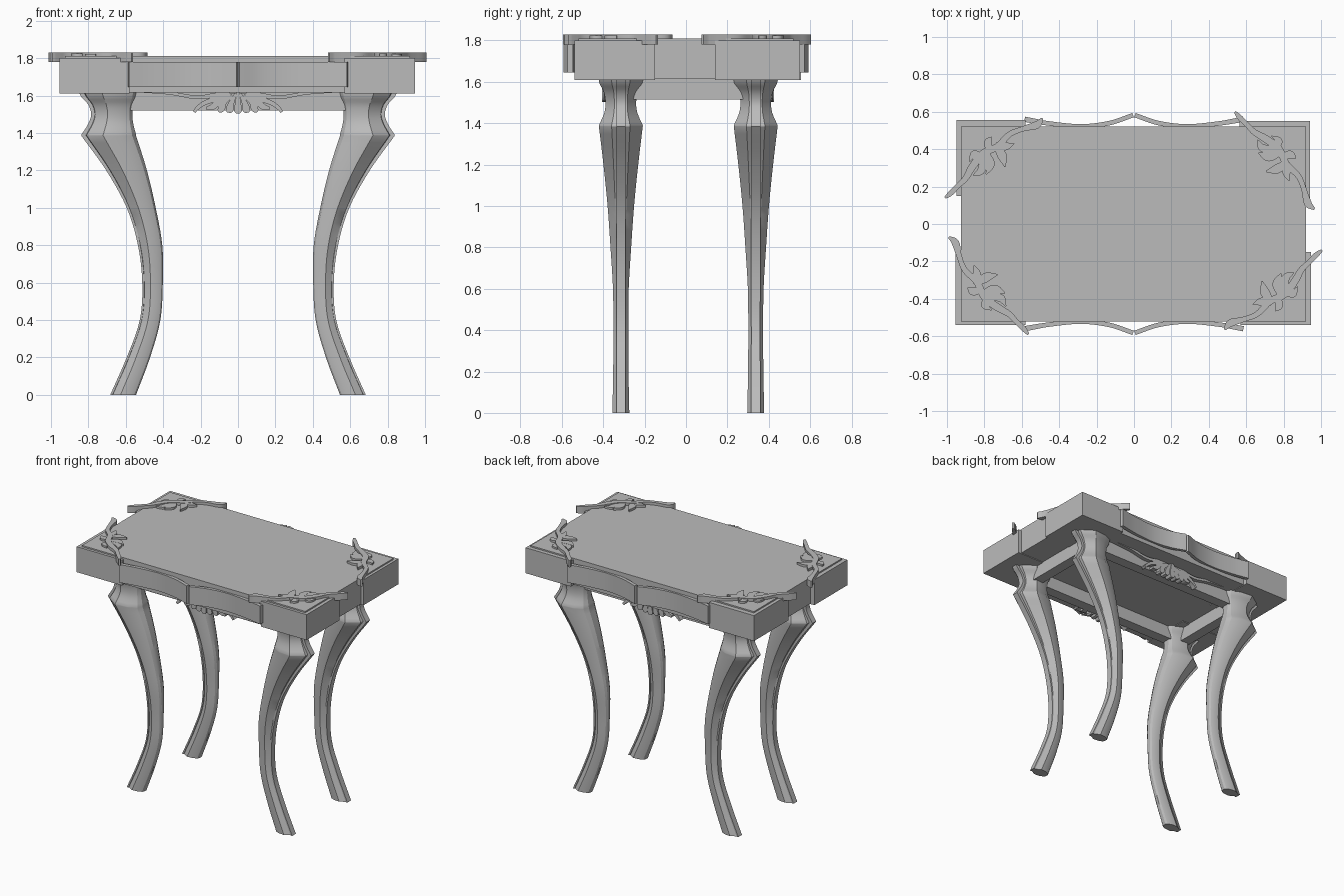
import bpy, bmesh, math
from mathutils import Matrix, Vector

grey = bpy.data.materials.new("plain grey")
grey.diffuse_color = (0.5, 0.5, 0.5, 1)


def finish(name, bm, smooth=None):
    bmesh.ops.recalc_face_normals(bm, faces=bm.faces)
    me = bpy.data.meshes.new(name)
    bm.to_mesh(me)
    bm.free()
    me.materials.append(grey)
    ob = bpy.data.objects.new(name, me)
    bpy.context.collection.objects.link(ob)
    if smooth:
        bpy.ops.object.select_all(action='DESELECT')
        bpy.context.view_layer.objects.active = ob
        ob.select_set(True)
        bpy.ops.object.shade_smooth_by_angle(angle=math.radians(smooth))
    return ob


def box(name, x0, x1, y0, y1, z0, z1):
    bm = bmesh.new()
    m = Matrix.Translation(((x0 + x1) / 2, (y0 + y1) / 2, (z0 + z1) / 2))
    bmesh.ops.create_cube(bm, size=1, matrix=m @ Matrix.Diagonal((x1 - x0, y1 - y0, z1 - z0, 1)))
    return finish(name, bm)


def spline(pts, n=5):
    """Catmull-Rom curve through tuples of any length."""
    p = [Vector(q) for q in pts]
    p = [2 * p[0] - p[1]] + p + [2 * p[-1] - p[-2]]
    out = []
    for i in range(1, len(p) - 2):
        a, b, c, d = p[i - 1:i + 3]
        for k in range(n):
            t = k / n
            out.append(0.5 * (2 * b + (c - a) * t + (2 * a - 5 * b + 4 * c - d) * t * t
                              + (3 * b - a - 3 * c + d) * t ** 3))
    return out + [p[-2]]


def strip(bm, pts, z0, z1, mat=Matrix(), n=5):
    """Flat plate following (x, y, half width) points, from z0 to z1."""
    c = spline(pts, n)
    rings = []
    for i, q in enumerate(c):
        t = (c[min(i + 1, len(c) - 1)] - c[max(i - 1, 0)]).xy.normalized()
        s = Vector((-t.y, t.x)) * max(q.z, 0.002)
        l, r = q.xy + s, q.xy - s
        rings.append([bm.verts.new(mat @ Vector(v)) for v in
                      ((*l, z0), (*r, z0), (*r, z1), (*l, z1))])
    for a, b in zip(rings, rings[1:]):
        for k in range(4):
            bm.faces.new((a[k], a[(k + 1) % 4], b[(k + 1) % 4], b[k]))
    bm.faces.new(rings[0])
    bm.faces.new(rings[-1])


# Table top slab and the four corner blocks
box("table_top", -0.925, 0.92, -0.52, 0.52, 1.615, 1.81)
for name, x0, x1, y0, y1 in (("front_left", -0.955, -0.58, -0.54, -0.15),
                             ("front_right", 0.57, 0.945, -0.54, -0.15),
                             ("back_left", -0.95, -0.58, 0.15, 0.555),
                             ("back_right", 0.565, 0.94, 0.14, 0.55)):
    box(name + "_corner_block", x0, x1, y0, y1, 1.61, 1.80)

# Apron beams between the legs
for s, side in ((-1, "front"), (1, "back")):
    y = 0.01 + s * 0.325
    box(side + "_apron", -0.66, 0.66, y - 0.04, y + 0.04, 1.52, 1.62)
for s, side in ((-1, "left"), (1, "right")):
    box(side + "_apron", s * 0.68 - 0.04, s * 0.68 + 0.04, -0.315, 0.335, 1.515, 1.62)

# Wavy fascia bands, two halves on each long side
wave = [(-0.585, -0.56, 0.014), (-0.45, -0.537, 0.012), (-0.28, -0.522, 0.012),
        (-0.13, -0.54, 0.012), (-0.005, -0.582, 0.012)]
for sy, side in ((-1, "front"), (1, "back")):
    bm = bmesh.new()
    for sx in (1, -1):
        strip(bm, wave, 1.645, 1.78, Matrix.Diagonal((sx, -sy, 1, 1)), 6)
    finish(side + "_fascia", bm, 30)

# Legs: rings of (z, outer x, inner x, half depth); neck then cabriole sweep
neck = [(1.615, 0.85, 0.54, 0.108), (1.59, 0.835, 0.545, 0.102), (1.55, 0.80, 0.56, 0.082),
        (1.50, 0.785, 0.565, 0.074), (1.45, 0.80, 0.56, 0.08), (1.39, 0.838, 0.545, 0.106)]
sweep = [(1.385, 0.838, 0.545, 0.106), (1.2, 0.705, 0.487, 0.084), (1.0, 0.595, 0.44, 0.064),
         (0.8, 0.535, 0.405, 0.05), (0.6, 0.512, 0.402, 0.038), (0.4, 0.525, 0.415, 0.036),
         (0.2, 0.595, 0.47, 0.037), (0.0, 0.683, 0.545, 0.041)]
rings = spline(neck, 3) + spline(sweep, 5)
# half section: (fraction from outer to inner face, fraction of half depth)
half = [(0, 0.25), (0.09, 0.27), (0.1, 0.42), (0.4, 1), (0.72, 0.92), (0.93, 0.62), (1, 0.3)]
section = half + [(t, -w) for t, w in reversed(half)]
for sx, sn in ((-1, "left"), (1, "right")):
    for y, yn in ((-0.315, "front"), (0.337, "back")):
        bm = bmesh.new()
        loops = []
        for z, xo, xi, w in rings:
            # keep the raised strip on the outer side about 0.05 wide
            k = min(0.6, 0.022 / w)
            loops.append([bm.verts.new((sx * (xo + (xi - xo) * t),
                                        y + w * (math.copysign(k, f) if t < 0.095 else f), z))
                          for t, f in section])
        n = len(section)
        for a, b in zip(loops, loops[1:]):
            for i in range(n):
                bm.faces.new((a[i], a[(i + 1) % n], b[(i + 1) % n], b[i]))
        bm.faces.new(loops[0])
        bm.faces.new(loops[-1])
        finish(f"{yn}_{sn}_leg", bm, 28)

# Leafy vine ornaments on the top corners, coordinates about the leaf cluster
vine = [(-0.20, 0.26, 0.006), (-0.165, 0.23, 0.02), (-0.145, 0.16, 0.014), (-0.115, 0.085, 0.015),
        (-0.05, 0.02, 0.018), (-0.01, -0.06, 0.02), (0.06, -0.115, 0.02), (0.12, -0.15, 0.016),
        (0.16, -0.19, 0.013), (0.20, -0.23, 0.014), (0.225, -0.26, 0.006)]
leaves = [[(-0.06, 0.01, 0.01), (-0.05, 0.06, 0.022), (-0.065, 0.11, 0.002)],
          [(-0.05, 0.01, 0.012), (0.0, 0.045, 0.025), (0.06, 0.06, 0.003)],
          [(-0.02, -0.04, 0.012), (0.045, -0.02, 0.025), (0.10, -0.04, 0.003)],
          [(0.0, -0.06, 0.012), (0.075, -0.065, 0.022), (0.105, -0.11, 0.003)],
          [(-0.02, -0.02, 0.012), (-0.07, -0.03, 0.022), (-0.10, -0.01, 0.003)],
          [(0.0, -0.07, 0.012), (-0.01, -0.105, 0.018), (0.03, -0.13, 0.003)]]
for name, x, y, turn in (("front_left", -0.79, -0.33, 0), ("front_right", 0.745, -0.365, 90),
                         ("back_right", 0.765, 0.34, 180), ("back_left", -0.75, 0.365, 270)):
    bm = bmesh.new()
    m = Matrix.Translation((x, y, 0)) @ Matrix.Rotation(math.radians(turn), 4, 'Z')
    strip(bm, vine, 1.78, 1.83, m)
    for i, leaf in enumerate(leaves):
        strip(bm, leaf, 1.79, 1.828 - 0.001 * i, m)
    finish(name + "_vine_ornament", bm, 35)

# Carved shell and scrolls hanging on the long aprons; (x, z, half width)
arms = [[(0.02, 1.60, 0.012), (0.10, 1.605, 0.012), (0.22, 1.59, 0.01), (0.36, 1.612, 0.008),
         (0.52, 1.62, 0.004)],
        [(0.05, 1.59, 0.012), (0.12, 1.58, 0.014), (0.18, 1.56, 0.012), (0.215, 1.535, 0.01),
         (0.235, 1.512, 0.008)],
        [(0.04, 1.60, 0.008), (0.10, 1.57, 0.014), (0.135, 1.54, 0.016), (0.17, 1.53, 0.008)],
        [(0.03, 1.60, 0.008), (0.075, 1.565, 0.016), (0.09, 1.53, 0.02), (0.105, 1.515, 0.008)],
        [(0.012, 1.61, 0.006), (0.035, 1.56, 0.015), (0.045, 1.525, 0.02), (0.05, 1.508, 0.01)]]
for sy, y, side in ((-1, -0.35, "front"), (1, 0.37, "back")):
    bm = bmesh.new()
    for sx in (1, -1):
        # plate x, y, z become world x, z and outward depth
        m = Matrix(((sx, 0, 0, 0), (0, 0, sy, y), (0, 1, 0, 0), (0, 0, 0, 1)))
        for i, arm in enumerate(arms):
            strip(bm, arm, 0, 0.035 + 0.004 * i, m)
    strip(bm, [(0, 1.62, 0.006), (0, 1.56, 0.016), (0, 1.52, 0.02), (0, 1.503, 0.01)], 0, 0.055, m)
    finish(side + "_shell_carving", bm, 35)
